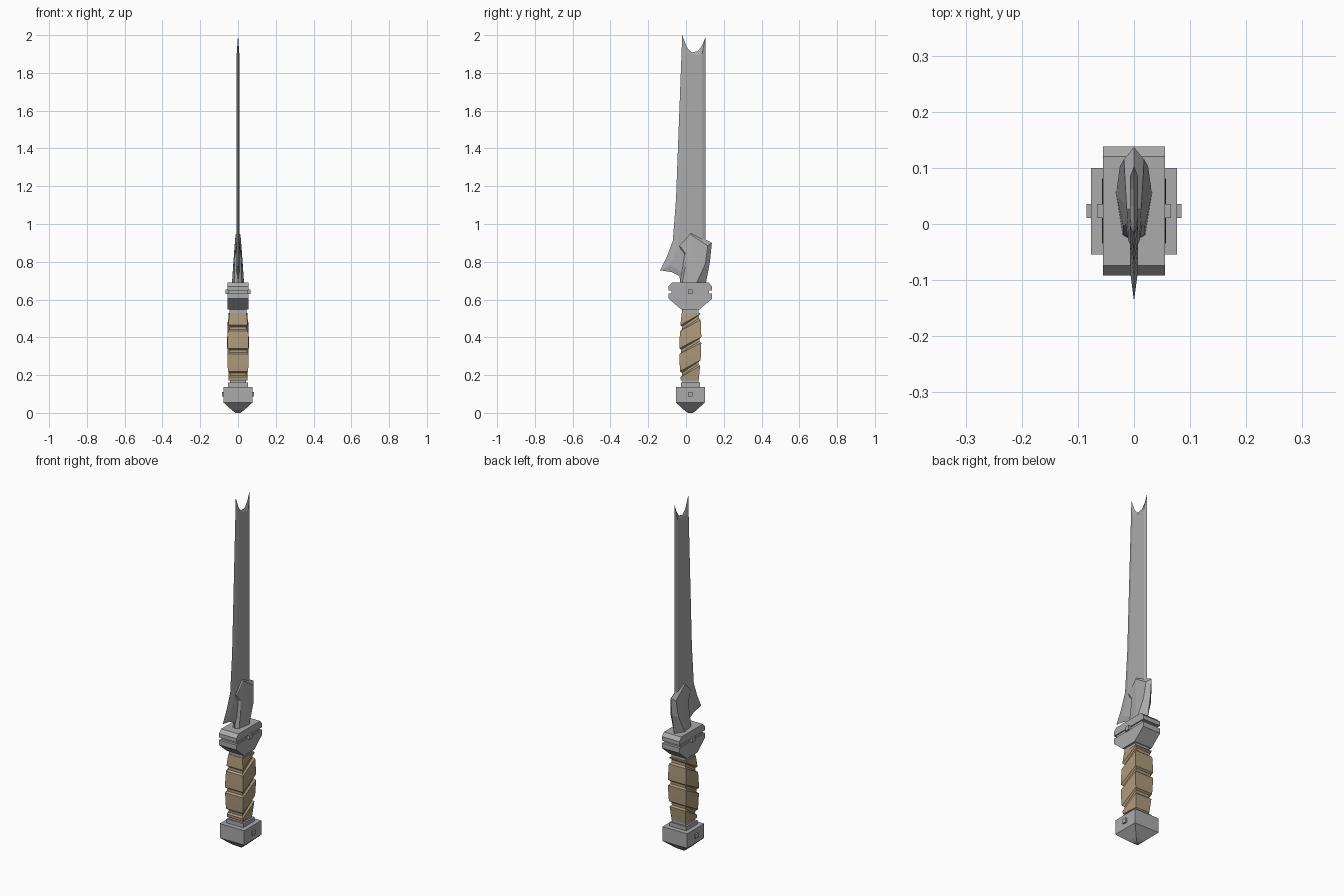
import bpy, bmesh

if "Cube" in bpy.data.objects:
    bpy.data.objects.remove(bpy.data.objects["Cube"])

CY = 0.023  # y centre of the hilt


def material(name, rgb):
    m = bpy.data.materials.new(name)
    m.diffuse_color = (*rgb, 1)
    m.use_nodes = True
    m.node_tree.nodes["Principled BSDF"].inputs["Base Color"].default_value = m.diffuse_color
    return m


STEEL = material("steel_grey", (0.41, 0.41, 0.41))
TAN = material("tan_leather", (0.42, 0.325, 0.20))


def finish(name, bm, mat):
    bmesh.ops.recalc_face_normals(bm, faces=bm.faces[:])
    me = bpy.data.meshes.new(name)
    bm.to_mesh(me)
    bm.free()
    me.materials.append(mat)
    ob = bpy.data.objects.new(name, me)
    bpy.context.collection.objects.link(ob)
    return ob


def loft(bm, rings):
    """Four-sided rings (z, half x, half y, tilt) joined into a closed solid."""
    loops = []
    for z, hx, hy, tilt in rings:
        loops.append([bm.verts.new((sx * hx, CY + sy * hy, z + tilt * sy))
                      for sx, sy in ((-1, -1), (1, -1), (1, 1), (-1, 1))])
    for a, b in zip(loops, loops[1:]):
        for i in range(4):
            j = (i + 1) % 4
            bm.faces.new((a[i], a[j], b[j], b[i]))
    bm.faces.new(loops[0])
    bm.faces.new(loops[-1])


def block(name, rings, mat=STEEL):
    bm = bmesh.new()
    loft(bm, [(*r, 0) for r in rings])
    return finish(name, bm, mat)


def bevelled_plate(name, outer, inner):
    """Sharp outline (y, z) on x = 0 rising to a raised face (y, z, x) on both sides."""
    bm = bmesh.new()
    rim = [bm.verts.new((0, y, z)) for y, z in outer]
    n = len(rim)
    for s in (-1, 1):
        top = [bm.verts.new((s * x, y, z)) for y, z, x in inner]
        for i in range(n):
            j = (i + 1) % n
            bm.faces.new((rim[i], rim[j], top[j], top[i]))
        cap = bm.faces.new(top)
        bmesh.ops.triangulate(bm, faces=[cap])
    return finish(name, bm, STEEL)


# Pommel with pyramid underside, and its two collars
block("pommel", [(0, .012, .012), (.012, .03, .03), (.055, .077, .077), (.137, .077, .077)])
block("pommel_collar", [(.13, .052, .05), (.16, .052, .05)])
block("grip_lower_ring", [(.155, .042, .042), (.178, .042, .042)])

# Grip: barrel shape with tilted wrap grooves, trimmed flat at both ends
def swell(z):
    t = (z - 0.36) / 0.19
    return 0.057 - 0.011 * min(1.4, t * t)


bm = bmesh.new()
rings = []
for k in range(5):
    zc = 0.115 + 0.122 * k  # groove centre
    for dz, cut in ((-.018, 0), (-.010, .009), (.005, .009), (.013, 0), (.05, 0)):
        h = swell(zc + dz) - cut
        rings.append((zc + dz, h, h + .001, .03))
loft(bm, rings)
for z, d in ((.172, -1), (.53, 1)):
    bmesh.ops.bisect_plane(bm, geom=bm.verts[:] + bm.edges[:] + bm.faces[:],
                           plane_co=(0, 0, z), plane_no=(0, 0, d), clear_outer=True)
    bmesh.ops.holes_fill(bm, edges=[e for e in bm.edges if e.is_boundary], sides=0)
finish("grip", bm, TAN)
block("grip_upper_ring", [(.525, .044, .043), (.555, .044, .043)])

# Guard: two blocks split by a recessed core
block("guard_lower", [(.547, .055, .048), (.605, .055, .115), (.633, .055, .115)])
block("guard_core", [(.63, .049, .1), (.651, .049, .1)])
block("guard_upper", [(.648, .055, .115), (.67, .055, .115), (.69, .055, .097)])

# Square pins through guard and pommel
for name, z, hx in (("guard_pin", .641, .066), ("pommel_pin", .098, .085)):
    block(name, [(z - .0125, hx, .0125), (z + .0125, hx, .0125)])

# Blade with notched tip and rear spike
blade_outer = [(-.02, 2.0), (.005, 1.935), (.03, 1.908), (.063, 1.915), (.085, 1.945),
               (.103, 1.99), (.103, .69), (-.03, .69), (-.035, .725), (-.075, .745),
               (-.137, .755), (-.10, .83), (-.07, .91), (-.053, 1.13)]
blade_inner = [(-.003, 1.90), (.01, 1.893), (.033, 1.885), (.06, 1.885), (.075, 1.893),
               (.085, 1.90), (.085, .69), (-.01, .69), (-.01, .735), (-.05, .765),
               (-.085, .782), (-.06, .84), (-.035, .92), (-.028, 1.13)]
bevelled_plate("blade", blade_outer, [(y, z, .007) for y, z in blade_inner])

# Faceted sleeve at the blade root
bevelled_plate(
    "blade_sleeve",
    [(-.03, .685), (.105, .685), (.127, .80), (.137, .90), (.025, .96),
     (-.048, .885), (-.015, .845), (-.025, .77)],
    [(-.02, .685, .020), (.055, .685, .032), (.103, .79, .025), (.115, .885, .018),
     (.027, .943, .013), (-.03, .882, .010), (.0, .84, .015), (-.005, .77, .019)])
